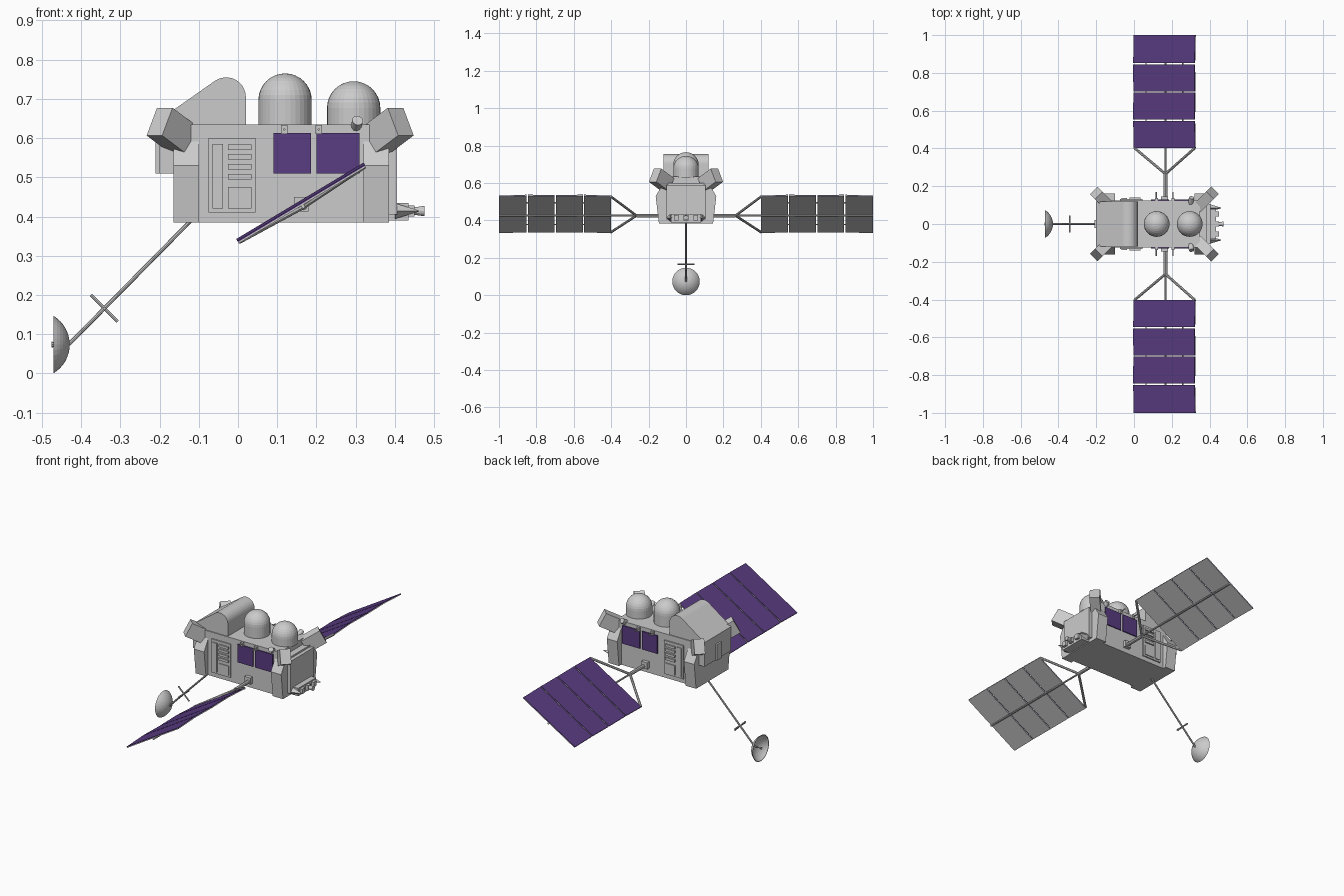
import bpy, bmesh, math
from mathutils import Vector, Matrix

if "Cube" in bpy.data.objects:
    bpy.data.objects.remove(bpy.data.objects["Cube"])

purple = bpy.data.materials.new("solar_purple")
purple.diffuse_color = (0.1, 0.045, 0.22, 1)
purple.use_nodes = True
purple.node_tree.nodes["Principled BSDF"].inputs["Base Color"].default_value = purple.diffuse_color


def finish(name, bm, mat=None):
    bmesh.ops.recalc_face_normals(bm, faces=bm.faces)
    me = bpy.data.meshes.new(name)
    bm.to_mesh(me)
    bm.free()
    ob = bpy.data.objects.new(name, me)
    bpy.context.collection.objects.link(ob)
    if mat:
        me.materials.append(mat)
    return ob


def loft(name, lower, upper, mat=None):
    """Solid between two matching polygons."""
    bm = bmesh.new()
    a = [bm.verts.new(p) for p in lower]
    b = [bm.verts.new(p) for p in upper]
    bm.faces.new(a)
    bm.faces.new(b)
    for i in range(len(a)):
        j = (i + 1) % len(a)
        bm.faces.new((a[i], a[j], b[j], b[i]))
    return finish(name, bm, mat)


def box(name, x0, x1, y0, y1, z0, z1, mat=None):
    q = [(x0, y0), (x1, y0), (x1, y1), (x0, y1)]
    return loft(name, [(x, y, z0) for x, y in q], [(x, y, z1) for x, y in q], mat)


def side_box(name, s, x0, x1, d0, d1, z0, z1, mat=None):
    return box(name, x0, x1, s * d0, s * d1, z0, z1, mat)


def rod(name, p, q, r, r2=None, n=8):
    p, q = Vector(p), Vector(q)
    d = q - p
    bm = bmesh.new()
    m = Matrix.Translation((p + q) / 2) @ d.to_track_quat('Z', 'Y').to_matrix().to_4x4()
    bmesh.ops.create_cone(bm, cap_ends=True, segments=n, radius1=r,
                          radius2=r if r2 is None else r2, depth=d.length, matrix=m)
    return finish(name, bm)


def lathe(name, prof, mtx, n=32):
    """Spin (radius, height) profile about local z."""
    bm = bmesh.new()
    vs = [bm.verts.new((r, 0, h)) for r, h in prof]
    es = [bm.edges.new(e) for e in zip(vs, vs[1:])]
    bmesh.ops.spin(bm, geom=vs + es, cent=(0, 0, 0), axis=(0, 0, 1),
                   angle=2 * math.pi, steps=n, use_duplicate=False)
    bmesh.ops.remove_doubles(bm, verts=bm.verts, dist=1e-5)
    bm.transform(mtx)
    return finish(name, bm)


# main hull
box("hull", -0.13, 0.35, -0.125, 0.125, 0.385, 0.635)

# flared end blocks
prof = [(-.145, .385), (-.162, .53), (-.12, .6), (.12, .6), (.162, .53), (.145, .385)]
for name, x0, x1 in (("left_end_block", -.165, -.1), ("right_end_block", .32, .385)):
    loft(name, [(x0, y, z) for y, z in prof], [(x1, y, z) for y, z in prof])
box("right_end_plate", .38, .405, -.105, .105, .405, .59)

# rounded hood
hood = [(-.2, .51), (-.1, .51), (.02, .6)]
hood += [(-.03 + .05 * math.cos(math.radians(a)), .705 + .05 * math.sin(math.radians(a)))
         for a in range(0, 126, 12)] + [(-.059, .746), (-.2, .647)]
loft("hood", [(x, -.12, z) for x, z in hood], [(x, .12, z) for x, z in hood])
box("hood_latch", -.21, -.195, -.022, .022, .51, .6)

# domed tanks
for i, (x, z) in enumerate(((.12, .697), (.295, .677))):
    p = [(.068, .63), (.068, z)]
    p += [(.068 * math.cos(t * math.pi / 16), z + .068 * math.sin(t * math.pi / 16)) for t in range(1, 9)]
    lathe(f"dome_tank_{i + 1}", p, Matrix.Translation((x, 0, 0)))

# tilted thruster boxes at the corners
pitch = math.radians(28)
for sx, cx in ((-1, -.2), (1, .415)):
    for sy in (-1, 1):
        h = Vector((sx, sy, 0)).normalized()
        axis = h * math.cos(pitch) + Vector((0, 0, math.sin(pitch)))
        up = -h * math.sin(pitch) + Vector((0, 0, math.cos(pitch)))
        side = axis.cross(up)
        c = Vector((cx, sy * .165, .642))
        q = [c + side * a * .028 + up * b * .04 for a, b in ((-1, -1), (1, -1), (1, 1), (-1, 1))]
        loft("thruster_box", q, [p - axis * .11 for p in q])

# both flanks: cells, access panel, wing
u = Vector((.325, 0, .195))
n = Vector((-.515, 0, .857))
mid = Vector((.1625, 0, .4325))
for s in (-1, 1):
    # body solar cells with clips
    side_box("body_cell_left", s, .09, .186, .12, .131, .51, .613, purple)
    side_box("body_cell_right", s, .2, .31, .12, .131, .51, .613, purple)
    for x in (.118, .206):
        side_box("cell_clip", s, x - .008, x + .008, .12, .138, .61, .633)
        rod("clip_pin", (x, s * .13, .622), (x, s * .17, .622), .003)
    # access panel with louvres
    side_box("access_panel", s, -.075, .045, .12, .132, .41, .6)
    side_box("access_bar", s, -.065, -.038, .12, .137, .42, .585)
    side_box("access_hatch", s, -.025, .035, .12, .137, .42, .475)
    for k in range(4):
        z = .495 + k * .025
        side_box("louvre", s, -.025, .035, .12, .14, z, z + .014)
    # wing mount and fork
    side_box("wing_mount", s, .143, .18, .12, .145, .413, .45)
    root = mid - n * .008
    hub = root + Vector((0, s * .265, 0))
    rod("wing_boom", root + Vector((0, s * .12, 0)), hub, .01)
    rod("wing_spine", hub, root + Vector((0, s * 1.0, 0)), .005)
    for e in (-.49, .49):
        rod("wing_fork", hub, mid + u * e + Vector((0, s * .402, 0)), .007)
    # four hinged panels per wing, slightly bowed
    bow = [0, .006, .004, .006, 0]
    for k in range(4):
        ends = []
        for y, b in ((.402 + .15 * k, bow[k]), (.545 + .15 * k if k < 3 else 1.0, bow[k + 1])):
            o = mid + n * b + Vector((0, s * y, 0))
            ends.append((o - u / 2, o + u / 2))
        quad = [ends[0][0], ends[0][1], ends[1][1], ends[1][0]]
        loft("wing_panel_back", [p - n * .004 for p in quad], quad)
        loft("wing_panel_cells", quad, [p + n * .003 for p in quad], purple)
    for k in range(1, 4):
        y = s * (.3985 + .15 * k)
        for e in (-.3, .3):
            o = mid + u * e + n * .004
            rod("panel_hinge", o + Vector((0, y - .006, 0)), o + Vector((0, y + .006, 0)), .003)

# aft sensor tray and nozzles
box("sensor_tray", .38, .435, -.08, .08, .39, .435)
for y in (-.052, 0, .052):
    box("sensor_port", .43, .45, y - .013, y + .013, .4, .428)
rod("center_nozzle", (.445, 0, .414), (.475, 0, .414), .009, .013, 12)
for s in (-1, 1):
    rod("side_spike", (.4, s * .085, .414), (.46, s * .085, .414), .02, .002, 4)
    rod("star_tracker", (.3, s * .11, .625), (.305, s * .14, .645), .014, n=12)

# antenna mast with cross bars
rod("antenna_mast", (-.11, 0, .4), (-.432, 0, .0735), .005)
rod("mast_cross_tilted", (-.375, 0, .2), (-.307, 0, .132), .004)
rod("mast_cross_level", (-.34, -.045, .166), (-.34, .045, .166), .004)

# dish facing -x, with feed
R = .0855
lim = math.asin(.0735 / R)
bowl = [(R * math.sin(lim * t / 8), R * (math.cos(lim * t / 8) - math.cos(lim))) for t in range(9)]
inner = [(r * .96, h * .93) for r, h in reversed(bowl)]
lathe("dish", bowl + inner, Matrix.Translation((-.471, 0, .0735)) @ Matrix.Rotation(math.pi / 2, 4, 'Y'))
rod("dish_feed", (-.435, 0, .0735), (-.47, 0, .0735), .003)
rod("dish_feed_horn", (-.466, 0, .0735), (-.475, 0, .0735), .004, .008)
